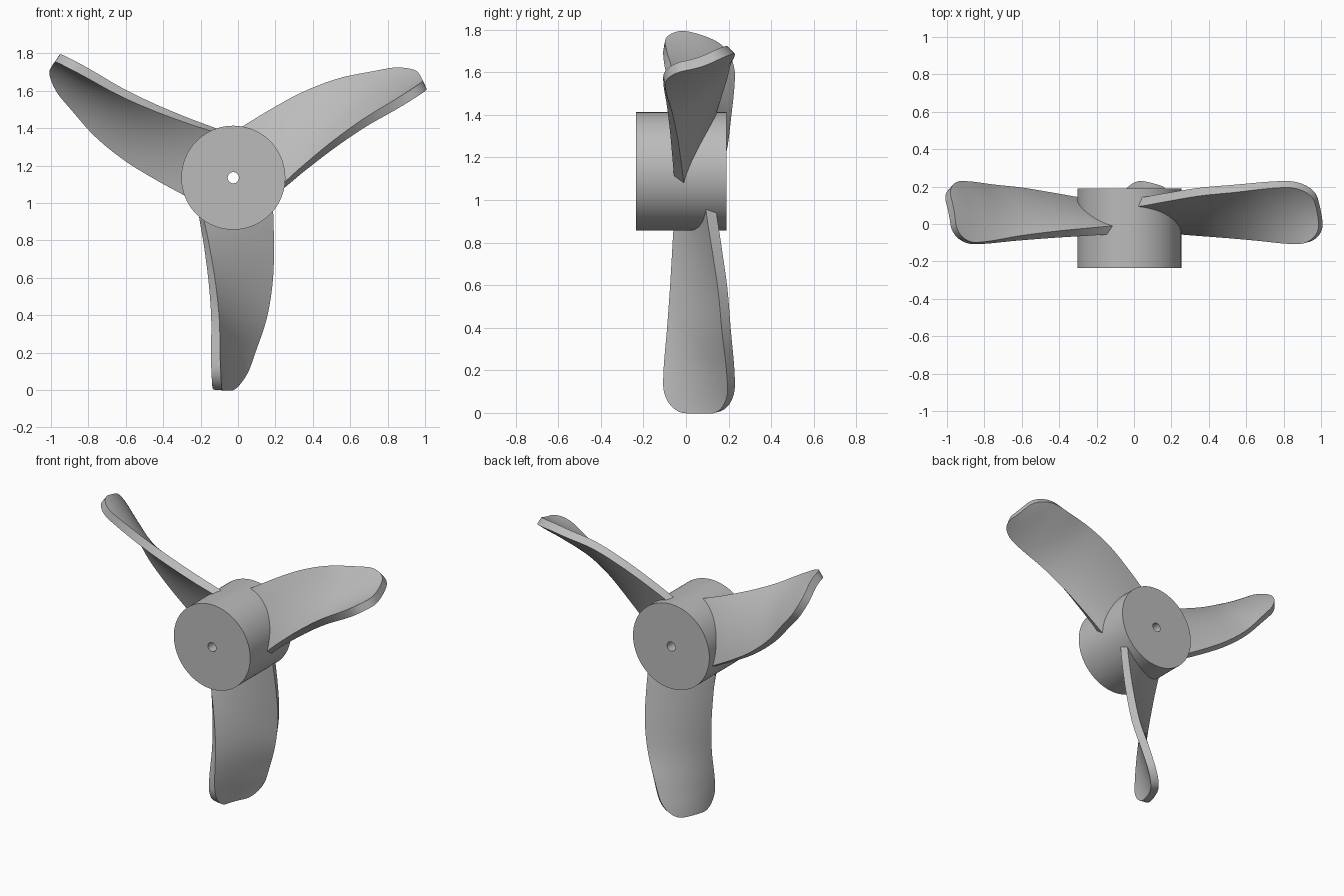
import bpy, bmesh, math
from mathutils import Vector

cube = bpy.data.objects.get("Cube")
if cube:
    bpy.data.objects.remove(cube, do_unlink=True)

CENTRE = Vector((-0.025, 0, 1.135))   # axis of the hub
TIP = 1.135                           # blade radius
THICK = 0.05

grey = bpy.data.materials.new("plain_grey")
grey.use_nodes = True
COLOUR = (0.5, 0.5, 0.5, 1)
grey.diffuse_color = COLOUR
grey.node_tree.nodes["Principled BSDF"].inputs["Base Color"].default_value = COLOUR


def make_object(name, bm):
    bmesh.ops.recalc_face_normals(bm, faces=bm.faces)
    mesh = bpy.data.meshes.new(name)
    bm.to_mesh(mesh)
    bm.free()
    mesh.materials.append(grey)
    obj = bpy.data.objects.new(name, mesh)
    bpy.context.collection.objects.link(obj)
    bpy.ops.object.select_all(action="DESELECT")
    obj.select_set(True)
    bpy.context.view_layer.objects.active = obj
    return obj


# Hub: a rectangular profile spun round the shaft hole
bm = bmesh.new()
ring = [bm.verts.new(CENTRE + Vector((r, y, 0)))
        for r, y in ((0.03, -0.235), (0.278, -0.235), (0.278, 0.19), (0.03, 0.19))]
edges = [bm.edges.new((ring[i], ring[(i + 1) % 4])) for i in range(4)]
bmesh.ops.spin(bm, geom=ring + edges, cent=CENTRE, axis=(0, 1, 0),
               angle=math.tau, steps=96, use_duplicate=False)
bmesh.ops.remove_doubles(bm, verts=bm.verts, dist=0.0005)
make_object("hub", bm)
bpy.ops.object.shade_smooth_by_angle(angle=math.radians(35))

# Blade stations, evenly spaced outwards: (across, depth) of each edge
START, STEP = 0.15, 0.2
FRONT_EDGE = [(-0.18, -0.03), (-0.145, -0.043), (-0.115, -0.058),
              (-0.097, -0.077), (-0.095, -0.1), (-0.09, -0.105)]
BACK_EDGE = [(0.205, 0.115), (0.208, 0.143), (0.2, 0.172),
             (0.165, 0.19), (0.095, 0.21), (0.03, 0.215)]


def along(points, r):
    """Smooth curve through evenly spaced stations."""
    f = (r - START) / STEP
    i = min(int(f), len(points) - 2)
    t = f - i
    p = [Vector(points[max(0, min(len(points) - 1, i + k))]) for k in (-1, 0, 1, 2)]
    return p[1] + 0.5 * t * (p[2] - p[0] + t * (2 * p[0] - 5 * p[1] + 4 * p[2] - p[3]
                             + t * (3 * (p[1] - p[2]) + p[3] - p[0])))


def blade_point(r, s):
    """Across/depth position at radius r, fraction s over the chord."""
    a, b = along(FRONT_EDGE, r), along(BACK_EDGE, r)
    chord = b - a
    back = Vector((-chord.y, chord.x)).normalized()
    camber = 0.005 + 0.03 * (r - START) / (TIP - START)
    return a + chord * s + back * camber * 4 * s * (1 - s)


# Radii, closing up towards the rounded tip
ROUND = 0.13
radii = [START + (TIP - ROUND - START) * i / 24 for i in range(24)]
radii += [TIP - ROUND + ROUND * math.sin(math.pi / 2 * i / 12) for i in range(13)]
COLS = 16


def make_blade(name, angle):
    out = Vector((math.cos(angle), 0, math.sin(angle)))
    side = Vector((-math.sin(angle), 0, math.cos(angle)))
    bm = bmesh.new()
    rows = []
    for r in radii:
        t = max(0, (r - TIP + ROUND) / ROUND)
        inset = 0.31 * (1 - math.sqrt(max(0, 1 - t * t)))
        row = []
        for j in range(COLS + 1):
            p = blade_point(r, inset + (1 - 2 * inset) * j / COLS)
            row.append(bm.verts.new(CENTRE + out * r + side * p.x + Vector((0, p.y, 0))))
        rows.append(row)
    for lo, hi in zip(rows, rows[1:]):
        for j in range(COLS):
            bm.faces.new((lo[j], lo[j + 1], hi[j + 1], hi[j]))
    obj = make_object(name, bm)
    mod = obj.modifiers.new("thickness", "SOLIDIFY")
    mod.thickness = THICK
    mod.offset = 0
    bpy.ops.object.modifier_apply(modifier=mod.name)
    bpy.ops.object.shade_smooth_by_angle(angle=math.radians(40))


for name, degrees in (("lower_blade", -90), ("upper_left_blade", 30), ("upper_right_blade", 150)):
    make_blade(name, math.radians(degrees))
